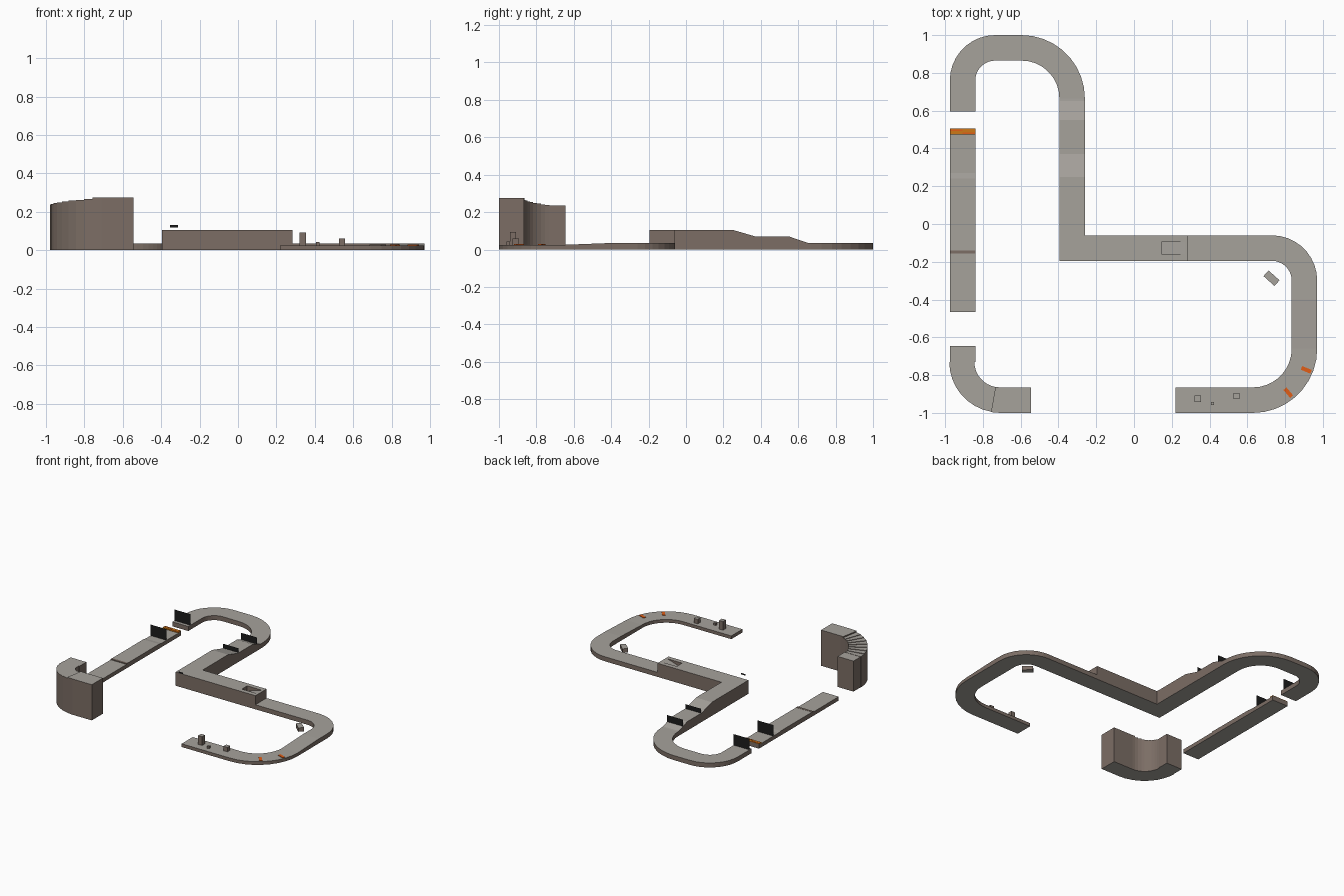
import bpy, bmesh, math
from mathutils import Matrix

if "Cube" in bpy.data.objects:
    bpy.data.objects.remove(bpy.data.objects["Cube"])


def material(name, rgb):
    m = bpy.data.materials.new(name)
    m.diffuse_color = (*rgb, 1)
    m.use_nodes = True
    m.node_tree.nodes["Principled BSDF"].inputs["Base Color"].default_value = m.diffuse_color
    return m


GREY = material("grey_top", (0.38, 0.36, 0.33))
BROWN = material("brown_side", (0.20, 0.155, 0.13))
ORANGE = material("orange", (0.75, 0.11, 0.008))
AMBER = material("amber", (0.62, 0.19, 0.008))
BLACK = material("black", (0.012, 0.012, 0.012))


def finish(name, bm, *mats):
    bmesh.ops.remove_doubles(bm, verts=bm.verts, dist=1e-5)
    bmesh.ops.recalc_face_normals(bm, faces=bm.faces)
    me = bpy.data.meshes.new(name)
    bm.to_mesh(me)
    bm.free()
    ob = bpy.data.objects.new(name, me)
    bpy.context.collection.objects.link(ob)
    for m in mats:
        me.materials.append(m)
    return ob


def colour_by_direction(ob):
    # Flat tops and undersides are grey, walls are brown
    for p in ob.data.polygons:
        p.material_index = 0 if abs(p.normal.z) > 0.5 else 1
    return ob


def loft(name, stations):
    # Solid track through (inner point, outer point, height) stations
    bm = bmesh.new()
    rings = [[bm.verts.new(v) for v in
              ((*a, 0), (*b, 0), (*b, z), (*a, z))] for a, b, z in stations]
    for r, s in zip(rings, rings[1:]):
        for i in range(4):
            j = (i + 1) % 4
            bm.faces.new((r[i], r[j], s[j], s[i]))
    bm.faces.new(rings[0])
    bm.faces.new(rings[-1][::-1])
    return colour_by_direction(finish(name, bm, GREY, BROWN))


def arc(cx, cy, r_in, r_out, a0, a1, z, n=9):
    out = []
    for i in range(n + 1):
        t = math.radians(a0 + (a1 - a0) * i / n)
        c, s = math.cos(t), math.sin(t)
        out.append(((cx + r_in * c, cy + r_in * s), (cx + r_out * c, cy + r_out * s), z))
    return out


def across_x(x0, x1, *yz):
    return [((x0, y), (x1, y), z) for y, z in yz]


def across_y(y0, y1, *xz):
    return [((x, y0), (x, y1), z) for x, z in xz]


def box(name, x, y, z, sx, sy, sz, angle=0, mats=(GREY, BROWN)):
    bm = bmesh.new()
    m = (Matrix.Translation((x, y, z + sz / 2)) @ Matrix.Rotation(math.radians(angle), 4, 'Z')
         @ Matrix.Diagonal((sx, sy, sz, 1)))
    bmesh.ops.create_cube(bm, size=1, matrix=m)
    ob = finish(name, bm, *mats)
    return colour_by_direction(ob) if len(mats) > 1 else ob


# High curved stair: low end, wedge steps, high end
loft("stair_low_end", across_x(-0.84, -0.975, (-0.645, 0.235), (-0.73, 0.235)))
steps = 8
sweep = 80 / steps
for i in range(steps):
    z = 0.237 + 0.029 * i / (steps - 1)
    loft(f"stair_step_{i + 1}", arc(-0.71, -0.73, 0.135, 0.268,
                                    180 + sweep * i, 180 + sweep * (i + 1), z, 1))
loft("stair_high_end", arc(-0.71, -0.73, 0.135, 0.27, 260, 270, 0.275, 1)
     + across_y(-0.865, -1.0, (-0.545, 0.275)))

# Left straight with a shallow step
loft("left_straight", across_x(-0.84, -0.975, (-0.465, 0.03), (-0.155, 0.03), (-0.14, 0.035),
                               (0.24, 0.035), (0.27, 0.03), (0.475, 0.03), (0.505, 0.035)))
box("step_strip", -0.9075, -0.148, 0.03, 0.135, 0.018, 0.006, mats=(BROWN,))
box("start_strip", -0.9075, 0.49, 0.03, 0.135, 0.03, 0.008, mats=(AMBER,))
for i, (x, y) in enumerate(((-0.94, 0.497), (-0.875, 0.48))):
    box(f"start_mark_{i + 1}", x, y, 0.033, 0.066, 0.007, 0.007, mats=(ORANGE,))

# Raised track: U turn, two ramps, square corner
raised = loft("raised_track",
              across_x(-0.84, -0.975, (0.595, 0.035))
              + arc(-0.735, 0.76, 0.105, 0.24, 180, 90, 0.035)
              + arc(-0.595, 0.665, 0.2, 0.335, 90, 0, 0.035)
              + across_x(-0.395, -0.26, (0.65, 0.036), (0.55, 0.07), (0.37, 0.07), (0.25, 0.105))
              + [((-0.395, -0.195), (-0.26, -0.06), 0.105)]
              + across_y(-0.195, -0.06, (0.285, 0.105)))

# Sloping pit cut in the raised track
bm = bmesh.new()
ends = [[bm.verts.new((x, y, z)) for x, z in ((0.145, 0.065), (0.27, 0.105), (0.27, 0.13), (0.145, 0.13))]
        for y in (-0.16, -0.095)]
bm.faces.new(ends[0])
bm.faces.new(ends[1][::-1])
for i in range(4):
    j = (i + 1) % 4
    bm.faces.new((ends[0][i], ends[0][j], ends[1][j], ends[1][i]))
cutter = finish("pit_cutter", bm, GREY)
cutter.hide_render = True
mod = raised.modifiers.new("pit", 'BOOLEAN')
mod.operation = 'DIFFERENCE'
mod.solver = 'EXACT'
mod.object = cutter
bpy.context.view_layer.objects.active = raised
bpy.ops.object.modifier_apply(modifier=mod.name)
bpy.data.objects.remove(cutter)
colour_by_direction(raised)

# Low track: two curves down to the front
loft("low_track",
     across_y(-0.195, -0.06, (0.285, 0.035))
     + arc(0.73, -0.3, 0.105, 0.24, 90, 0, 0.035)
     + across_x(0.835, 0.97, (-0.4, 0.035))
     + arc(0.63, -0.66, 0.205, 0.34, 0, -90, 0.025)
     + across_y(-0.865, -1.0, (0.22, 0.025)))

# Obstacles
box("tall_block", 0.337, -0.925, 0.02, 0.033, 0.033, 0.073)
box("small_block", 0.415, -0.95, 0.02, 0.017, 0.017, 0.023)
box("short_block", 0.542, -0.91, 0.02, 0.033, 0.033, 0.04)
box("loose_block", 0.728, -0.287, 0.0, 0.078, 0.04, 0.03, -42)

# Orange bars on the front curve
box("orange_bar_1", 0.912, -0.772, 0.022, 0.055, 0.021, 0.007, -22, (ORANGE,))
box("orange_bar_2", 0.817, -0.893, 0.022, 0.055, 0.021, 0.007, -50, (ORANGE,))

# Thin upright gates across the track, and a small hanging plate
for i, (x0, x1, y, z0, z1) in enumerate((
        (-0.975, -0.84, 0.33, 0.03, 0.115), (-0.975, -0.84, 0.62, 0.03, 0.12),
        (-0.395, -0.26, 0.60, 0.05, 0.104), (-0.395, -0.26, 0.38, 0.065, 0.104),
        (-0.353, -0.313, -0.219, 0.119, 0.131))):
    bm = bmesh.new()
    bm.faces.new([bm.verts.new(v) for v in ((x0, y, z0), (x1, y, z0), (x1, y, z1), (x0, y, z1))])
    finish(f"gate_{i + 1}" if i < 4 else "hanging_plate", bm, BLACK)
